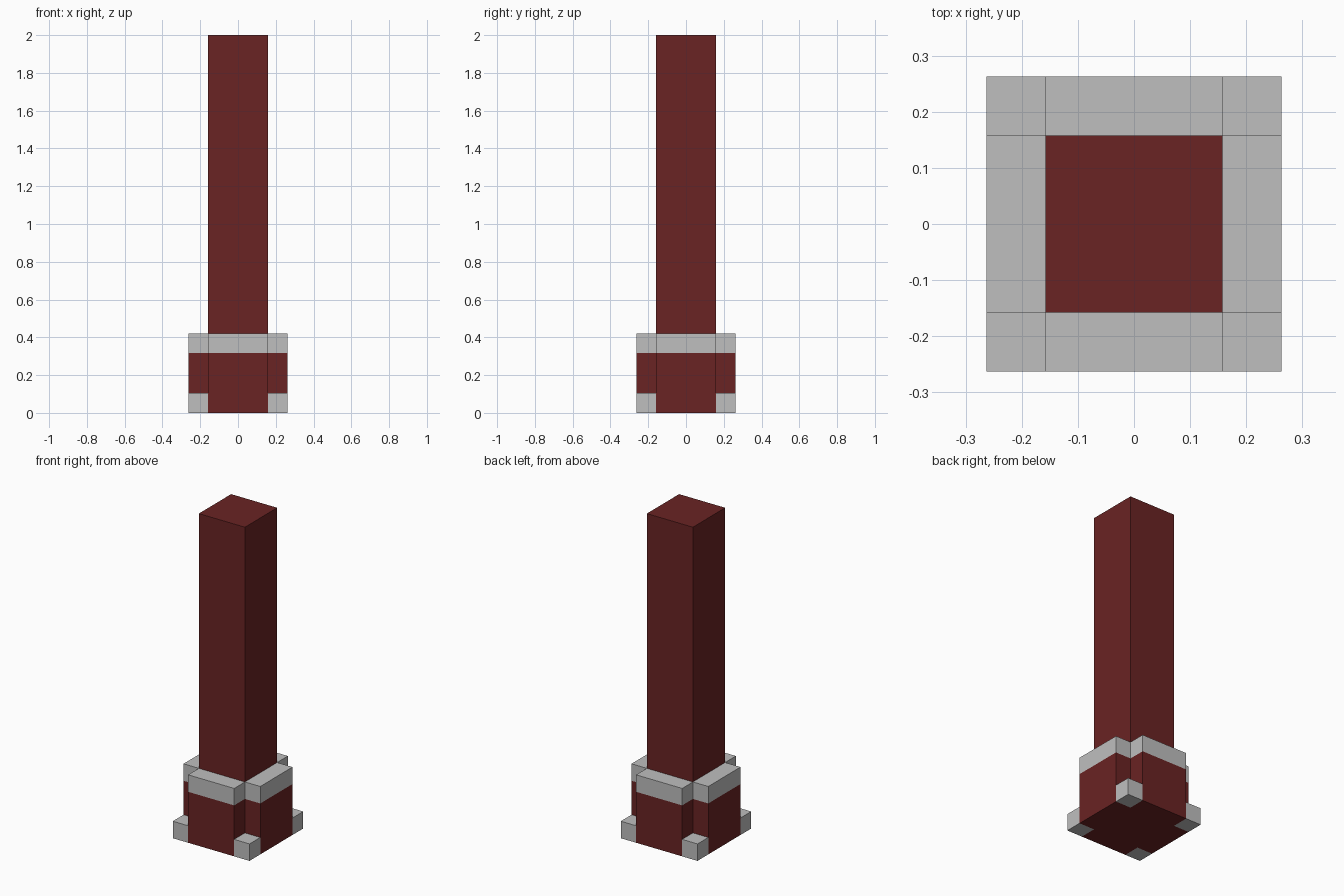
import bpy
import bmesh
from mathutils import Matrix, Vector

U = 2 / 19  # one block of the chimney grid


def make_material(name, color):
    mat = bpy.data.materials.new(name)
    mat.use_nodes = True
    mat.diffuse_color = color
    mat.node_tree.nodes["Principled BSDF"].inputs["Base Color"].default_value = color
    return mat


def make_box(name, size, center, materials, split=None):
    """Box measured in blocks; faces above the split height take the second material."""
    bm = bmesh.new()
    bmesh.ops.create_cube(bm, size=1)
    bmesh.ops.transform(
        bm, verts=bm.verts,
        matrix=Matrix.Translation(Vector(center) * U) @ Matrix.Diagonal((*(Vector(size) * U), 1)))
    if split is not None:
        bmesh.ops.bisect_plane(bm, geom=bm.verts[:] + bm.edges[:] + bm.faces[:],
                               plane_co=(0, 0, split * U), plane_no=(0, 0, 1))
        for face in bm.faces:
            face.material_index = int(face.calc_center_median().z > split * U)
    mesh = bpy.data.meshes.new(name)
    bm.to_mesh(mesh)
    bm.free()
    for mat in materials:
        mesh.materials.append(mat)
    obj = bpy.data.objects.new(name, mesh)
    bpy.context.collection.objects.link(obj)
    return obj


cube = bpy.data.objects.get("Cube")
if cube:
    bpy.data.objects.remove(cube, do_unlink=True)

brick = make_material("dark_red_brick", (0.144, 0.017, 0.017, 1))
stone = make_material("light_grey_stone", (0.52, 0.52, 0.52, 1))

# Tall square shaft
make_box("shaft", (3, 3, 19), (0, 0, 9.5), [brick])

# Buttress with a stone cap on each side
for side, x, y in (("front", 0, -1), ("back", 0, 1), ("left", 1, 0), ("right", -1, 0)):
    size = (1, 3, 4) if x else (3, 1, 4)
    make_box(side + "_buttress", size, (x * 2, y * 2, 2), [brick, stone], split=3)

# Small stone block in each corner of the base
for x, side in ((-1, "right"), (1, "left")):
    for y, end in ((-1, "front"), (1, "back")):
        make_box(f"{end}_{side}_corner_stone", (1, 1, 1), (x * 2, y * 2, 0.5), [stone])
